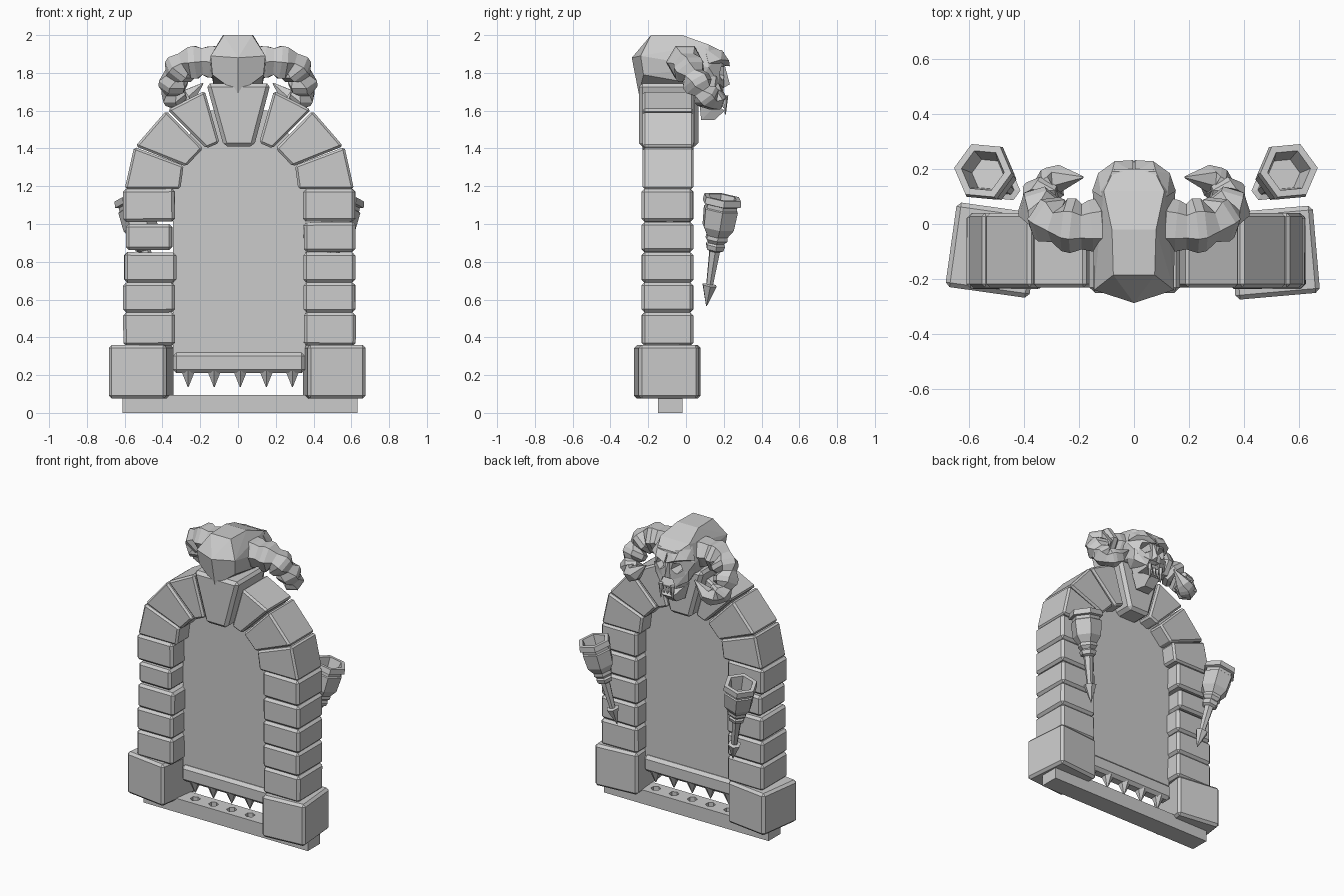
import bpy, bmesh, math, random
from mathutils import Vector, Matrix

if "Cube" in bpy.data.objects:
    bpy.data.objects.remove(bpy.data.objects["Cube"])

random.seed(4)
CX = 0.007          # centre line of the arch


def finish(bm, name, bevel=0.0):
    if bevel:
        bmesh.ops.bevel(bm, geom=bm.edges[:], offset=bevel, segments=1,
                        affect='EDGES', profile=0.5)
    bmesh.ops.recalc_face_normals(bm, faces=bm.faces[:])
    me = bpy.data.meshes.new(name)
    bm.to_mesh(me)
    bm.free()
    ob = bpy.data.objects.new(name, me)
    bpy.context.collection.objects.link(ob)
    return ob


def box(name, lo, hi, bevel=0.0, rot=(0, 0, 0)):
    lo, hi = Vector(lo), Vector(hi)
    bm = bmesh.new()
    bmesh.ops.create_cube(bm, size=1, matrix=Matrix.Diagonal((hi - lo).to_4d()))
    ob = finish(bm, name, bevel)
    ob.location = (lo + hi) / 2
    ob.rotation_euler = rot
    return ob


def prism(name, pts, y0, y1, bevel=0.0):
    """Extrude an x,z outline from y0 to y1."""
    bm = bmesh.new()
    f = bm.faces.new([bm.verts.new((x, y0, z)) for x, z in pts])
    r = bmesh.ops.extrude_face_region(bm, geom=[f])
    bmesh.ops.translate(bm, vec=(0, y1 - y0, 0),
                        verts=[v for v in r['geom'] if isinstance(v, bmesh.types.BMVert)])
    return finish(bm, name, bevel)


def hull(name, pts, sides=(1, -1)):
    """Convex solid from points repeated on the given sides of x = 0."""
    bm = bmesh.new()
    for x, y, z in pts:
        for s in (sides if x else (1,)):
            bm.verts.new((s * x, y, z))
    bmesh.ops.convex_hull(bm, input=bm.verts[:])
    bmesh.ops.delete(bm, geom=[v for v in bm.verts if not v.link_faces], context='VERTS')
    bmesh.ops.dissolve_limit(bm, angle_limit=0.02, verts=bm.verts[:], edges=bm.edges[:])
    return finish(bm, name)


def sweep(name, rings, n=6):
    """Skin n-sided rings given as (centre, direction, radius)."""
    bm = bmesh.new()
    loops = []
    for c, d, r in rings:
        m = Vector(d).to_track_quat('Z', 'Y').to_matrix()
        loops.append([bm.verts.new(Vector(c) + m @ Vector((
            r * math.cos(2 * math.pi * i / n), r * math.sin(2 * math.pi * i / n), 0)))
            for i in range(n)])
    for a, b in zip(loops, loops[1:]):
        for i in range(n):
            j = (i + 1) % n
            bm.faces.new((a[i], a[j], b[j], b[i]))
    bm.faces.new(loops[0])
    bm.faces.new(loops[-1])
    return finish(bm, name)


def cone(name, c, r0, r1, h, n=6, rot=Matrix()):
    bm = bmesh.new()
    bmesh.ops.create_cone(bm, cap_ends=True, segments=n, radius1=r0, radius2=r1,
                          depth=h, matrix=Matrix.Translation(c) @ rot)
    return finish(bm, name)


def cut(ob, cutters):
    for c in cutters:
        m = ob.modifiers.new('cut', 'BOOLEAN')
        m.object, m.operation, m.solver = c, 'DIFFERENCE', 'EXACT'
    dg = bpy.context.evaluated_depsgraph_get()
    me = bpy.data.meshes.new_from_object(ob.evaluated_get(dg))
    ob.modifiers.clear()
    ob.data = me
    for c in cutters:
        bpy.data.objects.remove(c)


# Sill with sockets for the gate spikes
spikes = [CX + 0.005 + 0.138 * i for i in range(-2, 3)]
sill = box('sill', (-0.612, -0.148, 0), (0.632, -0.018, 0.095))
cut(sill, [cone('socket', (x, -0.085, 0.09), 0.032, 0.032, 0.1) for x in spikes])

# Foot blocks, each turned slightly
box('foot_block_left', (-0.666, -0.25, 0.075), (-0.358, 0.06, 0.36), 0.016,
    (0, 0, math.radians(-8)))
box('foot_block_right', (0.355, -0.263, 0.075), (0.663, 0.055, 0.36), 0.016,
    (0, 0, math.radians(5)))

# Column stones
levels = [(0.355, 0.532), (0.532, 0.69), (0.69, 0.85), (0.852, 1.01), (1.012, 1.186)]
for s in (-1, 1):
    for i, (z0, z1) in enumerate(levels):
        short = s < 0 and i == 3
        j = random.uniform(-0.004, 0.004)
        xc, w = CX + s * 0.475 + j, 0.122 if short else 0.137
        z0, z1 = (z0 + 0.01, z1 - 0.01) if short else (z0, z1)
        box(f'column_stone_{i}', (xc - w, -0.235, z0), (xc + w, 0.038, z1), 0.016,
            (0, math.radians(random.uniform(-0.5, 0.5)), math.radians(random.uniform(-1, 1))))

# Arch stones and keystone
arch = [[(0.607, 1.185), (0.312, 1.185), (0.295, 1.31), (0.557, 1.408)],
        [(0.55, 1.412), (0.387, 1.6), (0.192, 1.4), (0.282, 1.305)],
        [(0.38, 1.605), (0.183, 1.705), (0.105, 1.43), (0.175, 1.4)]]
for s in (-1, 1):
    for i, pts in enumerate(arch):
        prism(f'arch_stone_{i}', [(CX + s * x, z) for x, z in pts], -0.23, 0.04, 0.012)
prism('keystone', [(-0.168, 1.745), (0.173, 1.745), (0.085, 1.41), (-0.075, 1.41)],
      -0.25, 0.065, 0.02)

# Gate panel, bottom rail and spikes
side = [(0.35, 0.25), (0.35, 1.2), (0.33, 1.38), (0.23, 1.52), (0.15, 1.6)]
prism('gate_panel', [(CX + x, z) for x, z in side] + [(CX - x, z) for x, z in side[::-1]],
      -0.105, -0.065)
box('gate_rail', (-0.345, -0.13, 0.21), (0.355, -0.04, 0.32), 0.02)
for x in spikes:
    cone('gate_spike', (x, -0.085, 0.18), 0.003, 0.042, 0.085)

# Skull: cranium with hollow eyes, facing the back
cranium = hull('cranium', [
    (0, -0.287, 1.88), (0.145, -0.24, 1.89), (0.075, -0.185, 2.0), (0, -0.25, 1.69),
    (0.135, -0.225, 1.79), (0.08, -0.02, 2.0), (0.11, 0.12, 1.95), (0.15, 0.12, 1.83),
    (0.07, 0.2, 1.91), (0.13, 0.06, 1.74), (0.11, 0.17, 1.75), (0.04, 0.2, 1.72)])
back = Matrix.Rotation(math.radians(-90), 4, 'X')
cut(cranium, [cone('eye_cut', (s * 0.066, 0.17, 1.80), 0.02, 0.05, 0.13, 5, back)
              for s in (-1, 1)])
# Brow, nose bridge, cheeks, jaw and teeth
for s in (-1, 1):
    hull('brow', [(0.004, 0.232, 1.835), (0.07, 0.228, 1.865), (0.13, 0.185, 1.87),
                  (0.152, 0.12, 1.85), (0.08, 0.19, 1.92), (0.004, 0.19, 1.91),
                  (0.12, 0.1, 1.93), (0.004, 0.1, 1.85)], (s,))
    hull('cheek', [(0.03, 0.2, 1.74), (0.13, 0.16, 1.785), (0.125, 0.15, 1.71),
                   (0.055, 0.195, 1.67), (0.13, 0.07, 1.76), (0.09, 0.07, 1.69)], (s,))
    cone('fang', (s * 0.045, 0.208, 1.63), 0.003, 0.016, 0.1, 5)
hull('nose', [(0.012, 0.2, 1.86), (0.03, 0.18, 1.71), (0, 0.232, 1.74), (0.01, 0.12, 1.86),
              (0.03, 0.12, 1.71)])
hull('upper_jaw', [(0.085, 0.06, 1.74), (0.075, 0.17, 1.72), (0.06, 0.2, 1.66),
                   (0.07, 0.08, 1.64)])
hull('lower_jaw', [(0.075, 0.07, 1.66), (0.06, 0.16, 1.63), (0.04, 0.205, 1.6),
                   (0.035, 0.15, 1.55), (0.05, 0.08, 1.55)])
for i in range(-1, 2):
    cone('tooth', (i * 0.024, 0.2, 1.64), 0.005, 0.012, 0.05, 4)

# Curled horns: a chain of swollen segments between narrow necks
path = [Vector(p) for p in [(0.08, 0.0, 1.855), (0.19, -0.01, 1.86), (0.28, 0.0, 1.85),
                            (0.335, 0.035, 1.785), (0.35, 0.085, 1.705), (0.325, 0.13, 1.65),
                            (0.27, 0.165, 1.67), (0.185, 0.17, 1.745)]]
necks = [0.07, 0.082, 0.068, 0.06, 0.054, 0.046, 0.05]
bulges = [0.098, 0.1, 0.09, 0.082, 0.072, 0.062]
for s in (-1, 1):
    flip = Matrix.Diagonal((s, 1, 1))
    rings = []
    for i, r in enumerate(bulges):
        p, q = path[i], path[i + 1]
        d = q - path[max(i - 1, 0)]
        rings.append((flip @ p, flip @ d, necks[i]))
        rings += [(flip @ p.lerp(q, t), flip @ (q - p), r * k) for t, k in ((0.35, 1), (0.7, 0.96))]
    rings += [(flip @ path[6], flip @ (path[7] - path[6]), necks[6]),
              (flip @ path[7], flip @ (path[7] - path[6]), 0.004)]
    sweep('horn', rings)

# Torches behind the columns: (distance along axis, radius)
profile = [(0, 0.002), (0.115, 0.042), (0.12, 0.02), (0.3, 0.031), (0.31, 0.05), (0.335, 0.056),
           (0.345, 0.047), (0.365, 0.064), (0.385, 0.062), (0.43, 0.092), (0.53, 0.1),
           (0.535, 0.092), (0.555, 0.092), (0.56, 0.112), (0.595, 0.107), (0.595, 0.08),
           (0.5, 0.06)]
for s in (-1, 1):
    a = Vector((CX + s * 0.438, 0.108, 0.565))
    d = (Vector((CX + s * 0.556, 0.194, 1.14)) - a).normalized()
    sweep('torch', [(a + d * t, d, r) for t, r in profile])
